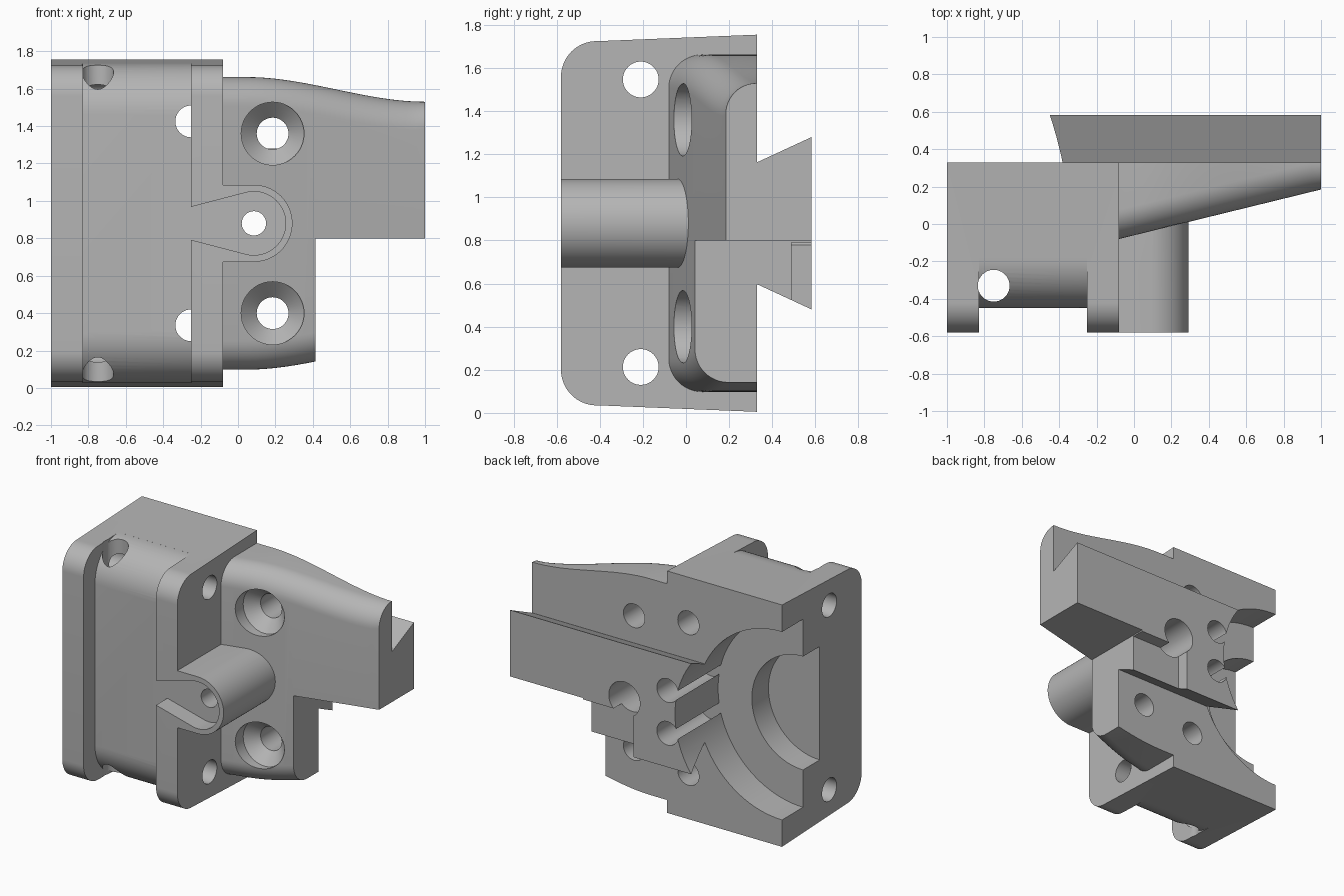
import bpy, bmesh
from math import sin, cos, pi, radians, sqrt

old = bpy.data.objects.get("Cube")
if old:
    bpy.data.objects.remove(old, do_unlink=True)

MID = 0.88          # height of the symmetry plane
BACK = 0.33         # rear mounting face

grey = bpy.data.materials.new("light_grey")
grey.use_nodes = True
grey.diffuse_color = (0.46, 0.46, 0.46, 1)
grey.node_tree.nodes["Principled BSDF"].inputs["Base Color"].default_value = (0.46, 0.46, 0.46, 1)


def loft(name, rings):
    """Skin a list of equal-length closed rings and cap both ends."""
    bm = bmesh.new()
    rows = [[bm.verts.new(p) for p in ring] for ring in rings]
    n = len(rows[0])
    for a, b in zip(rows, rows[1:]):
        for i in range(n):
            j = (i + 1) % n
            bm.faces.new((a[i], a[j], b[j], b[i]))
    bm.faces.new(rows[0])
    bm.faces.new(rows[-1])
    bmesh.ops.recalc_face_normals(bm, faces=bm.faces)
    mesh = bpy.data.meshes.new(name)
    bm.to_mesh(mesh)
    bm.free()
    mesh.materials.append(grey)
    ob = bpy.data.objects.new(name, mesh)
    bpy.context.collection.objects.link(ob)
    return ob


def place(axis, p, d):
    u, v = p
    return {"x": (d, u, v), "y": (u, d, v), "z": (u, v, d)}[axis]


def prism(name, axis, pts, a, b):
    return loft(name, [[place(axis, p, d) for p in pts] for d in (a, b)])


def arc(u, v, r, start, end, n=16):
    return [(u + r * cos(radians(start + (end - start) * i / n)),
             v + r * sin(radians(start + (end - start) * i / n))) for i in range(n + 1)]


def turned(name, axis, u, v, steps, n=64):
    """Round shape along an axis from (distance, radius) steps."""
    return loft(name, [[place(axis, p, d) for p in arc(u, v, r, 0, 360, n)[:-1]] for d, r in steps])


def box(name, x, y, z):
    return prism(name, "x", [(y[0], z[0]), (y[1], z[0]), (y[1], z[1]), (y[0], z[1])], *x)


def mirrored(pts):
    """Add the copy of a profile reflected about the middle height."""
    return pts + [(u, 2 * MID - v) for u, v in reversed(pts)]


def combine(target, other, operation):
    mod = target.modifiers.new("join", "BOOLEAN")
    mod.operation = operation
    mod.solver = "EXACT"
    mod.object = other
    bpy.context.view_layer.objects.active = target
    bpy.ops.object.modifier_apply(modifier=mod.name)
    bpy.data.objects.remove(other, do_unlink=True)


# Housing block with rounded front corners
outer = mirrored([(BACK, 1.755)] + arc(-0.415, 1.56, 0.165, 88, 180))
body = prism("bracket_body", "x", outer, -1, -0.08)

# Wide shallow groove around the front
groove = mirrored([(-0.75, 1.95), (-0.18, 1.95)] + arc(-0.18, 1.464, 0.27, 90, 180))
combine(body, prism("groove_cutter", "x", groove, -0.83, -0.25), "DIFFERENCE")


# Tapered arm with rounded front edges
def arm_section(x):
    s = min(max((x - 0.05) / 0.95, 0), 1)
    top = 1.662 - 0.132 * s * s * (3 - 2 * s)
    front = -0.08 + 0.245 * (x + 0.08)
    r = min(0.155, BACK - front - 0.002)
    half = [(BACK, top)] + arc(front + r, top - r, r, 90, 180, 12)
    return [place("x", p, x) for p in mirrored(half)]


arm = loft("tapered_arm", [arm_section(-0.2 + 1.2 * i / 24) for i in range(25)])
combine(body, arm, "UNION")

# Dovetail rail on the back
rail = mirrored([(0.25, 1.163), (BACK, 1.163), (0.583, 1.28)])
combine(body, prism("dovetail_rail", "x", rail, -0.6, 1), "UNION")

# Lower half of the arm and rail is shorter
combine(body, box("lower_cutter", (0.415, 1.2), (-0.5, 0.8), (-0.2, 0.8)), "DIFFERENCE")
combine(body, box("rail_step_cutter", (0.01, 0.6), (0.49, 0.8), (0.3, 0.79)), "DIFFERENCE")

# Round-nosed boss with a teardrop recess
nose = [(-0.16, MID - 0.206)] + arc(0.085, MID, 0.206, -90, 90, 32) + [(-0.16, MID + 0.206)]
combine(body, prism("boss", "y", nose, -0.58, 0.2), "UNION")
drop = [(-0.27, MID - 0.083)] + arc(0.085, MID, 0.17, -104, 104, 32) + [(-0.27, MID + 0.083)]
combine(body, prism("recess_cutter", "y", drop, -0.7, -0.45), "DIFFERENCE")

# Stepped bore open to one side
combine(body, turned("bore_cutter", "y", -1, MID,
                     [(-0.1, 0.41), (0.09, 0.41), (0.0901, 0.68), (0.8, 0.68)], 96), "DIFFERENCE")

# Holes: axis, position, (distance, radius) steps
holes = [("z", -0.75, -0.33, [(-0.2, 0.085), (2, 0.085)]),
         ("y", 0.085, MID, [(-0.7, 0.065), (0.25, 0.065), (0.2501, 0.125), (0.8, 0.125)])]
for side in (-1, 1):
    holes += [
        ("x", -0.21, MID + side * 0.667, [(-1.2, 0.083), (0.3, 0.083)]),
        ("y", -0.25, MID + side * 0.545, [(-0.452, 0.085), (0.5, 0.085)]),
        ("y", -0.26, MID + side * 0.155, [(0.085, 0.085), (0.8, 0.085)]),
        ("y", 0.185, MID + side * 0.48,
         [(-0.4, 0.168), (0.035, 0.168), (0.115, 0.085), (0.45, 0.085)]),
    ]
for axis, u, v, steps in holes:
    combine(body, turned("hole_cutter", axis, u, v, steps, 48), "DIFFERENCE")

# Smooth the round surfaces, keep the edges crisp
bpy.ops.object.select_all(action="DESELECT")
body.select_set(True)
bpy.context.view_layer.objects.active = body
bpy.ops.object.shade_smooth_by_angle(angle=radians(25))
